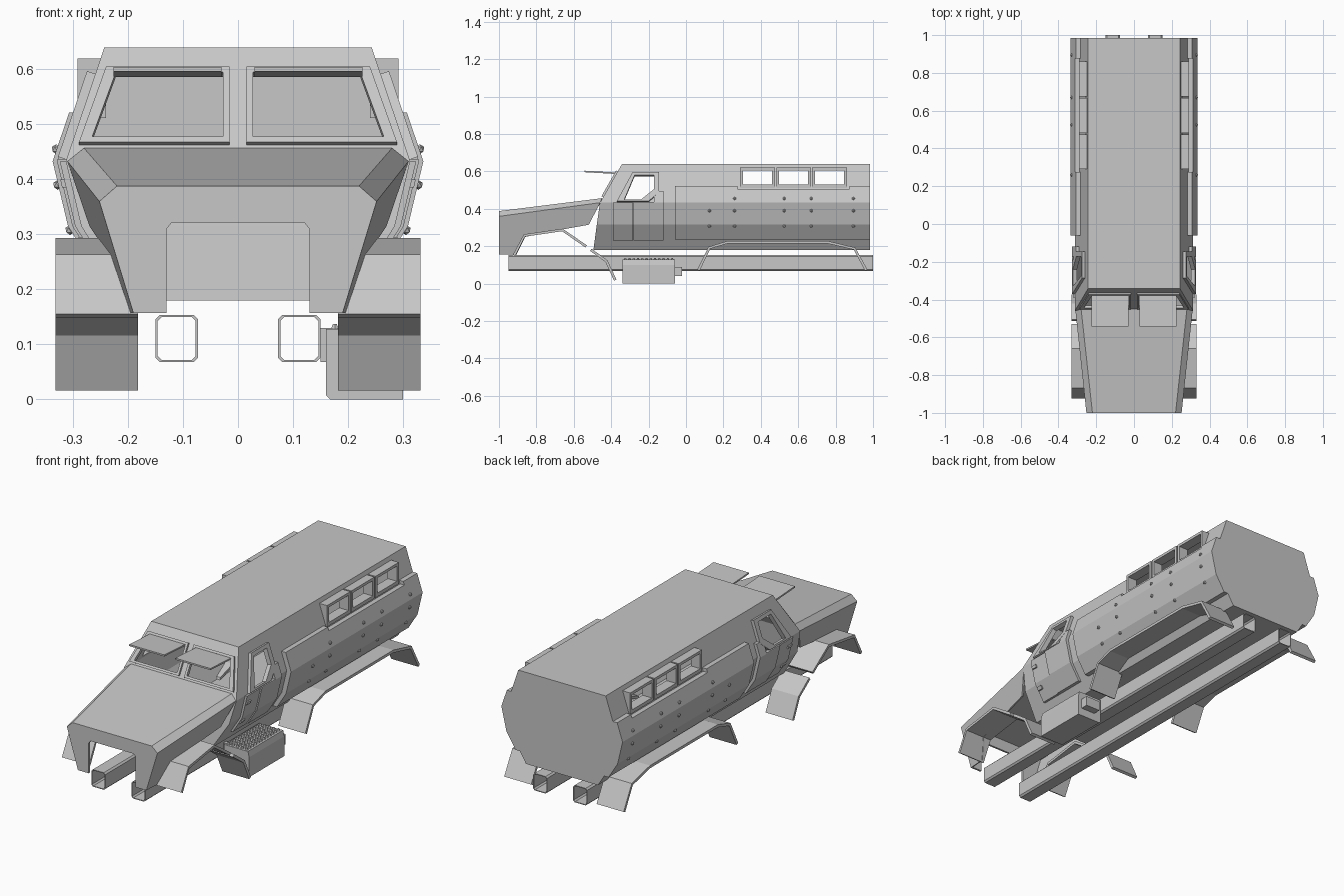
import bpy, bmesh
from mathutils import Vector

if "Cube" in bpy.data.objects:
    bpy.data.objects.remove(bpy.data.objects["Cube"])

grey = bpy.data.materials.new("plain grey")
grey.diffuse_color = (0.57, 0.57, 0.57, 1)
grey.use_nodes = True
grey.node_tree.nodes["Principled BSDF"].inputs["Base Color"].default_value = grey.diffuse_color

# mappings from 2D outline (u, v) + depth d to 3D
along_x = lambda u, v, d: (d, u, v)
along_y = lambda u, v, d: (u, d, v)
shield = lambda u, v, d: (u, -.46 + (v - .433) * .57 - .87 * d, v + .5 * d)
wall = lambda u, v, d: (.313 - (v - .433) * .338 + .95 * d, u, v + .32 * d)


def add(bm, outer, f, d0, d1, inner=None):
    """Prism of an outline, or a ring if an inner outline is given."""
    n = len(outer)
    mk = lambda pts, d: [bm.verts.new(f(u, v, d)) for u, v in pts]
    a, b = mk(outer, d0), mk(outer, d1)
    loops = [(a, b)]
    if inner:
        c, e = mk(inner, d0), mk(inner, d1)
        loops += [(b, e), (e, c), (c, a)]
    else:
        bm.faces.new(a)
        bm.faces.new(b)
    for p, q in loops:
        for i in range(n):
            j = (i + 1) % n
            bm.faces.new((p[i], p[j], q[j], q[i]))


def finish(name, bm, mirror=True):
    bmesh.ops.recalc_face_normals(bm, faces=bm.faces)
    me = bpy.data.meshes.new(name)
    bm.to_mesh(me)
    bm.free()
    me.materials.append(grey)
    ob = bpy.data.objects.new(name, me)
    bpy.context.collection.objects.link(ob)
    if mirror:
        ob.modifiers.new("mirror", 'MIRROR').use_mirror_merge = False
    return ob


def rect(u0, u1, v0, v1, c=0):
    if not c:
        return [(u0, v0), (u1, v0), (u1, v1), (u0, v1)]
    return [(u0 + c, v0), (u1 - c, v0), (u1, v0 + c), (u1, v1 - c),
            (u1 - c, v1), (u0 + c, v1), (u0, v1 - c), (u0, v0 + c)]


# hull section: half width, height, front y
SEC = [(.2, .18, -.495), (.285, .315, -.477), (.313, .433, -.46), (.243, .64, -.342)]


def hull_x(z):
    for (x0, z0, _), (x1, z1, _) in zip(SEC, SEC[1:]):
        if z <= z1:
            return x0 + (x1 - x0) * (z - z0) / (z1 - z0)
    return SEC[-1][0]


# hull shell
bm = bmesh.new()
ring = [(x, z, y) for x, z, y in SEC] + [(-x, z, y) for x, z, y in reversed(SEC)]
fr = [bm.verts.new((x, y, z)) for x, z, y in ring]
bk = [bm.verts.new((x, .985, z)) for x, z, y in ring]
bm.faces.new(bk)
for i in range(8):
    j = (i + 1) % 8
    bm.faces.new((fr[i], fr[j], bk[j], bk[i]))
for i in range(3):
    bm.faces.new((fr[i], fr[i + 1], fr[6 - i], fr[7 - i]))
hull = finish("hull", bm, False)
sol = hull.modifiers.new("shell", 'SOLIDIFY')
sol.thickness, sol.offset = .01, -1

# window outlines
SCREEN_OUT = [(.015, .463), (.289, .463), (.24, .6), (.015, .6)]
SCREEN_IN = [(.027, .473), (.265, .473), (.222, .59), (.027, .59)]
DOOR_OUT = [(-.37, .436), (-.2, .436), (-.145, .485), (-.145, .592), (-.285, .592)]
DOOR_IN = [(-.33, .445), (-.24, .445), (-.172, .5), (-.172, .575), (-.275, .575)]
BAYS = [(.29, .475), (.483, .667), (.675, .86)]

# cut the openings, then remove the cutter
bm = bmesh.new()
add(bm, SCREEN_IN, shield, -.04, .04)
add(bm, DOOR_IN, wall, -.03, .04)
for y0, y1 in BAYS:
    add(bm, rect(y0 + .014, y1 - .014, .53, .606), along_x, .2, .35)
cutter = finish("window_cutter", bm)
cutter.hide_render = True
bo = hull.modifiers.new("openings", 'BOOLEAN')
bo.operation, bo.object, bo.solver = 'DIFFERENCE', cutter, 'EXACT'
dg = bpy.context.evaluated_depsgraph_get()
cut_mesh = bpy.data.meshes.new_from_object(hull.evaluated_get(dg))
hull.modifiers.clear()
hull.data = cut_mesh
bpy.data.objects.remove(cutter)

# window frames
bm = bmesh.new()
add(bm, SCREEN_OUT, shield, -.002, .01, SCREEN_IN)
finish("windscreen_frame", bm)
bm = bmesh.new()
add(bm, DOOR_OUT, wall, -.002, .016, DOOR_IN)
finish("door_window_frame", bm)
bm = bmesh.new()
for y0, y1 in BAYS:
    add(bm, rect(y0, y1, .512, .62), along_x, .24, .292,
        rect(y0 + .014, y1 - .014, .53, .606))
finish("side_window_boxes", bm)

# sun visors
bm = bmesh.new()
add(bm, [(-.542, .596), (-.37, .586), (-.37, .594), (-.542, .604)], along_x, .03, .226)
finish("visor", bm)


# armour plates that follow the hull side
def armour(bm, y0, y1, z0, z1, d):
    zs = [z0] + [s[1] for s in SEC if z0 < s[1] < z1] + [z1]
    out = [(hull_x(z) + d, z) for z in zs]
    inn = [(hull_x(z) - .004, z) for z in reversed(zs)]
    add(bm, out + inn, along_y, y0, y1)


bm = bmesh.new()
armour(bm, -.06, .985, .235, .505, .024)
armour(bm, -.06, .275, .505, .522, .024)
armour(bm, .875, .985, .505, .522, .024)
finish("side_armour", bm)
bm = bmesh.new()
armour(bm, -.39, -.283, .232, .433, .011)
armour(bm, -.28, -.12, .232, .436, .016)
armour(bm, -.172, -.12, .436, .495, .016)
armour(bm, -.385, -.355, .28, .295, .018)
armour(bm, -.385, -.355, .385, .4, .018)
finish("door", bm)

# armour bolts
bm = bmesh.new()
for z in (.455, .39, .308):
    for y in (.125, .26, .525, .67, .895):
        if z > .45 and y < .2:
            continue
        r = bmesh.ops.create_icosphere(bm, subdivisions=1, radius=.009)
        bmesh.ops.translate(bm, verts=r['verts'], vec=(hull_x(z) + .025, y, z))
finish("armour_bolts", bm)

# hood: top, chamfers, arched sides and open front
bm = bmesh.new()


def hood_side(y, z):
    t = (y + 1) / .54
    return (.252 + .058 * t - (.36 + .073 * t - z) * .305, y, z)


V = lambda p, s: bm.verts.new((p[0] * s, p[1], p[2]))
ARCH = [(-1, .157), (-.905, .157), (-.86, .25), (-.66, .29), (-.52, .315), (-.47, .41)]
tops, fronts = [], []
for s in (1, -1):
    ft, rt = V((.22, -1, .388), s), V((.28, -.45, .457), s)
    fc, rc = V((.252, -1, .36), s), V((.31, -.46, .433), s)
    arch = [V(hood_side(y, z), s) for y, z in ARCH]
    bm.faces.new((ft, rt, rc, fc))
    bm.faces.new([fc] + arch[:3])
    for i in range(2, 5):
        bm.faces.new((fc, arch[i], arch[i + 1]))
    bm.faces.new((fc, arch[5], rc))
    grille = [V(p, s) for p in ((.13, -1, .157), (.13, -1, .31), (.12, -1, .322))]
    tops.append((ft, rt))
    fronts.append([ft, fc, arch[0]] + grille)
bm.faces.new((tops[0][0], tops[0][1], tops[1][1], tops[1][0]))
bm.faces.new(fronts[0] + fronts[1][::-1])
hood = finish("hood", bm, False)
sol = hood.modifiers.new("plate", 'SOLIDIFY')
sol.thickness, sol.offset = .01, -1


# fenders: bent strips
def strip(name, pts, t=.014):
    bm = bmesh.new()
    P = [Vector(p) for p in pts]
    low = []
    for i, p in enumerate(P):
        d = (P[min(i + 1, len(P) - 1)] - P[max(i - 1, 0)]).normalized()
        low.append(p + Vector((d.y, -d.x)) * t)
    add(bm, [tuple(p) for p in P + low[::-1]], along_x, .182, .332)
    finish(name, bm)


strip("front_fender", [(-.925, .155), (-.867, .264), (-.66, .294), (-.53, .205)])
strip("front_mudflap", [(-.505, .187), (-.42, .125), (-.372, .022)])
strip("rear_fender", [(.06, .075), (.12, .197), (.22, .228), (.76, .228),
                      (.905, .193), (.97, .075)])

# hollow chassis rails
bm = bmesh.new()
add(bm, rect(.073, .15, .068, .154, .008), along_y, -.95, 1.0,
    rect(.077, .146, .072, .15, .007))
finish("chassis_rail", bm)

# step box with studded tread, right side only
bm = bmesh.new()
add(bm, [(.168, 0), (.30, 0), (.30, .1), (.293, .128), (.16, .128), (.16, .008)],
    along_y, -.34, -.06)
for i in range(5):
    for j in range(12):
        x, y = .176 + i * .025, -.325 + j * .0228
        r = bmesh.ops.create_cone(bm, cap_ends=True, segments=6, radius1=.009,
                                  radius2=.004, depth=.01)
        bmesh.ops.translate(bm, verts=r['verts'], vec=(x, y, .132))
finish("step_box", bm, False)
bm = bmesh.new()
add(bm, rect(.15, .185, .068, .13), along_y, -.33, -.31, rect(.166, .182, .095, .12))
add(bm, rect(.2, .28, .04, .09), along_y, -.06, -.022)
finish("step_bracket", bm, False)
